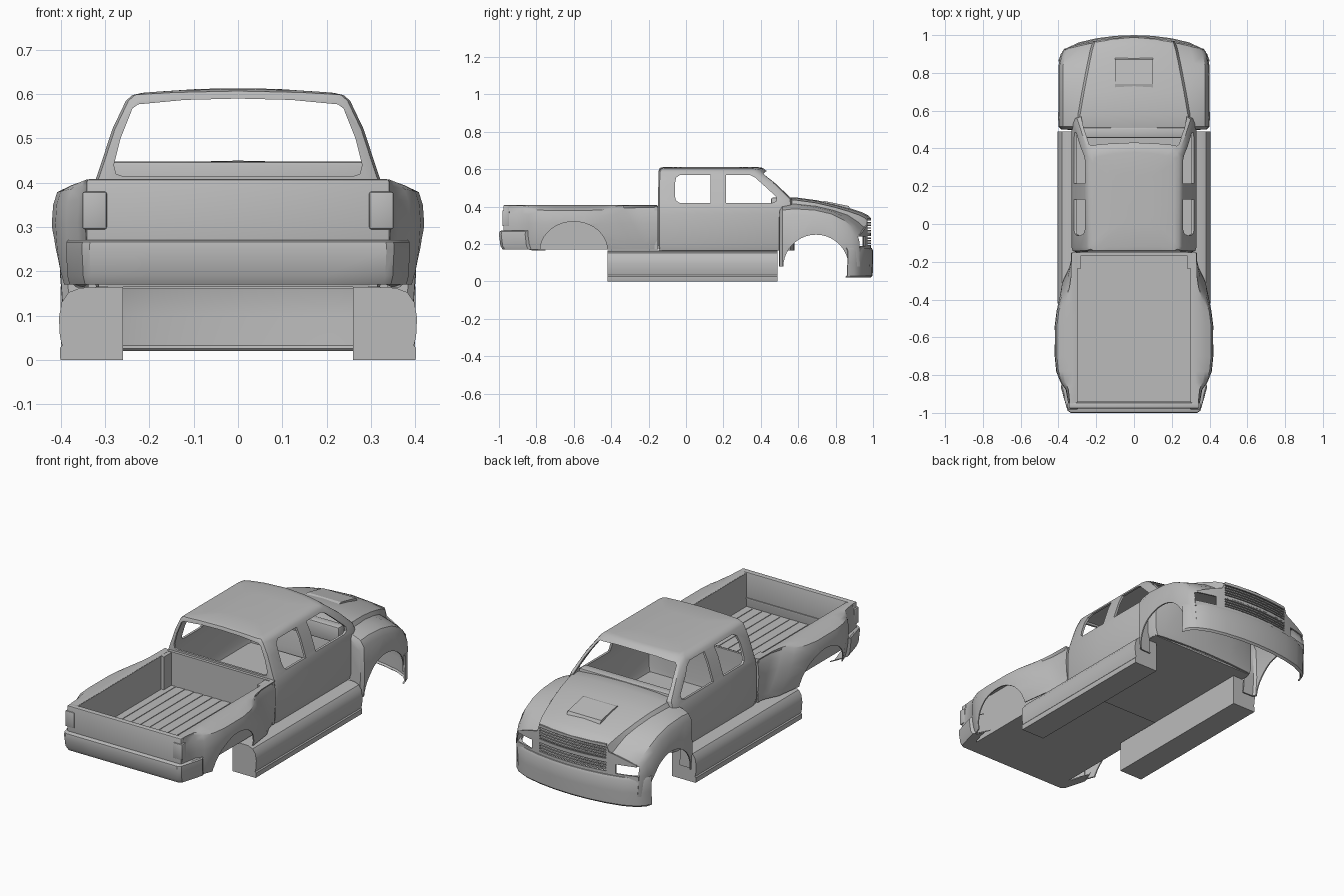
import bpy, bmesh, math
from mathutils import Vector

cube = bpy.data.objects.get("Cube")
if cube:
    bpy.data.objects.remove(cube, do_unlink=True)

paint = bpy.data.materials.new("body_grey")
paint.use_nodes = True
GREY = (0.5, 0.5, 0.5, 1)
paint.diffuse_color = GREY
paint.node_tree.nodes["Principled BSDF"].inputs["Base Color"].default_value = GREY


def make(name, bm):
    bmesh.ops.remove_doubles(bm, verts=bm.verts, dist=0.0001)
    bmesh.ops.recalc_face_normals(bm, faces=bm.faces)
    me = bpy.data.meshes.new(name)
    bm.to_mesh(me)
    bm.free()
    ob = bpy.data.objects.new(name, me)
    bpy.context.collection.objects.link(ob)
    me.materials.append(paint)
    return ob


def loft(name, rings, closed=False, caps=False):
    """Skin a list of equally long point rows."""
    bm = bmesh.new()
    rows = [[bm.verts.new(p) for p in r] for r in rings]
    n = len(rows[0])
    for a, b in zip(rows, rows[1:]):
        for i in range(n if closed else n - 1):
            j = (i + 1) % n
            bm.faces.new((a[i], a[j], b[j], b[i]))
    if caps:
        bm.faces.new(rows[0])
        bm.faces.new(rows[-1])
    return make(name, bm)


def box(name, x0, x1, y0, y1, z0, z1, bevel=0.0):
    ring = lambda z: [(x0, y0, z), (x1, y0, z), (x1, y1, z), (x0, y1, z)]
    ob = loft(name, [ring(z0), ring(z1)], True, True)
    if bevel:
        m = ob.modifiers.new("bevel", 'BEVEL')
        m.width, m.segments = bevel, 2
        finish(ob)
    return ob


def prism(name, outline, axis, a, b):
    """Extrude a 2D outline along x or y."""
    put = (lambda u, v, t: (t, u, v)) if axis == 'x' else (lambda u, v, t: (u, t, v))
    return loft(name, [[put(u, v, t) for u, v in outline] for t in (a, b)], True, True)


def ellipse(cy, cz, ry, rz, n=40):
    return [(cy + ry * math.cos(i * math.tau / n), cz + rz * math.sin(i * math.tau / n))
            for i in range(n)]


def mirrored(half):
    return [(-p[0], *p[1:]) for p in reversed(half) if p[0] > 1e-6] + half


def finish(ob, thick=0.0, cutters=(), angle=32):
    """Thicken, cut, apply the modifiers, and shade."""
    if thick:
        m = ob.modifiers.new("shell", 'SOLIDIFY')
        m.thickness, m.offset = thick, -1
    for c in cutters:
        c.hide_render = True
        m = ob.modifiers.new("cut", 'BOOLEAN')
        m.object, m.operation, m.solver = c, 'DIFFERENCE', 'EXACT'
    bpy.context.view_layer.update()
    dg = bpy.context.evaluated_depsgraph_get()
    me = bpy.data.meshes.new_from_object(ob.evaluated_get(dg))
    ob.modifiers.clear()
    ob.data = me
    bpy.ops.object.select_all(action='DESELECT')
    ob.select_set(True)
    bpy.context.view_layer.objects.active = ob
    bpy.ops.object.shade_smooth_by_angle(angle=math.radians(angle))


# Cutters for wheel arches, windows and lamps
front_arch = prism("front_arch_cutter", ellipse(0.695, 0.075, 0.175, 0.175), 'x', -0.6, 0.6)
rear_arch = prism("rear_arch_cutter", ellipse(-0.6, 0.165, 0.18, 0.155), 'x', -0.6, 0.6)
rear_window = prism("rear_side_window_cutter", [
    (-0.035, 0.42), (0.13, 0.42), (0.13, 0.57), (-0.03, 0.57), (-0.053, 0.555),
    (-0.06, 0.52), (-0.06, 0.46), (-0.053, 0.432)], 'x', -0.6, 0.6)
front_window = prism("front_side_window_cutter", [
    (0.215, 0.42), (0.46, 0.42), (0.485, 0.43), (0.485, 0.45), (0.42, 0.51),
    (0.37, 0.555), (0.34, 0.57), (0.215, 0.57)], 'x', -0.6, 0.6)
screen = prism("screen_cutter", mirrored([
    (0, 0.59), (0.12, 0.587), (0.225, 0.577), (0.238, 0.568), (0.265, 0.5),
    (0.28, 0.44), (0.275, 0.42), (0.26, 0.415)]), 'y', -0.3, 0.8)
lamps = [box("lamp_cutter", min(s * 0.25, s * 0.365), max(s * 0.25, s * 0.365),
             0.86, 1.05, 0.19, 0.24) for s in (-1, 1)]
grilles = [box("grille_cutter", -0.2, 0.2, 0.9, 1.05, z0, z1)
           for z0, z1 in ((0.262, 0.325), (0.195, 0.248))]

# Cab shell: level, half width, rear, front at the side, forward bow, crown
cab_rings = []
for z, w, yb, yf, bow, crown in (
        (0.165, 0.32, -0.145, 0.56, 0.02, 0), (0.2, 0.33, -0.15, 0.56, 0.02, 0),
        (0.36, 0.33, -0.15, 0.56, 0.05, 0), (0.405, 0.322, -0.15, 0.56, 0.07, 0),
        (0.44, 0.31, -0.15, 0.555, 0.085, 0), (0.52, 0.284, -0.148, 0.475, 0.06, 0),
        (0.585, 0.253, -0.146, 0.395, 0.035, 0.006), (0.598, 0.238, -0.14, 0.38, 0.03, 0.009),
        (0.603, 0.215, -0.12, 0.35, 0.03, 0.009), (0.611, 0.1, 0, 0.25, 0.02, 0.002)):
    half = [(0, yb), (w * 0.6, yb), (w - 0.025, yb), (w - 0.006, yb + 0.007), (w, yb + 0.025),
            (w, 0.1), (w, yf - 0.03), (w - 0.01, yf), (w * 0.8, yf + bow * 0.36),
            (w * 0.5, yf + bow * 0.75), (0, yf + bow)]
    ring = half + [(-x, y) for x, y in reversed(half[1:-1])]
    cab_rings.append([(x, y, z + crown * (1 - (x / w) ** 2)) for x, y in ring])
cab = loft("cab", cab_rings, True)
bm = bmesh.new()
bm.from_mesh(cab.data)
bm.faces.new([bm.verts[i] for i in range(len(bm.verts) - len(cab_rings[0]), len(bm.verts))]) \
    if not bm.verts.ensure_lookup_table() else None
bmesh.ops.recalc_face_normals(bm, faces=bm.faces)
bm.to_mesh(cab.data)
bm.free()
finish(cab, 0.012, [rear_window, front_window, screen])
box("cab_floor", -0.315, 0.315, -0.145, 0.55, 0.165, 0.175)
box("dashboard", -0.285, 0.285, 0.455, 0.51, 0.36, 0.448, 0.008)

# Hood and front fenders: station, hood half width, hood height, fender width, fender height
BOW = 0.45
nose_rings = []
for y, he, zc, xo, zf in (
        (0.498, 0.285, 0.442, 0.322, 0.385), (0.5, 0.285, 0.442, 0.385, 0.375),
        (0.515, 0.287, 0.445, 0.4, 0.395), (0.58, 0.285, 0.45, 0.402, 0.402),
        (0.7, 0.265, 0.434, 0.402, 0.395), (0.8, 0.247, 0.412, 0.402, 0.375),
        (0.88, 0.232, 0.39, 0.4, 0.343), (0.94, 0.22, 0.37, 0.39, 0.305),
        (0.975, 0.21, 0.353, 0.38, 0.275), (0.988, 0.205, 0.34, 0.368, 0.262)):
    ze = zc - 0.014
    half = [(0, zc), (he * 0.6, zc - 0.004), (he, ze), (he + 0.012, min(ze - 0.018, zf + 0.012)),
            (he * 0.5 + xo * 0.5, zf), (xo - 0.025, zf - 0.014), (xo - 0.006, zf - 0.045),
            (xo, 0.19), (xo - 0.004, 0.13), (xo - 0.008, 0.08)]
    k = BOW * ((y - 0.498) / 0.49) ** 2
    nose_rings.append([(x, y - k * x * x, z) for x, z in mirrored(half)])
nose = loft("hood_and_front_fenders", nose_rings)
finish(nose, 0.007, [front_arch] + lamps)


def bowed(name, rows, y0, thick, cutters=()):
    """Upright panel that follows the bowed front."""
    finish(loft(name, [[(hw * i / 8, y0 - BOW * (hw * i / 8) ** 2, z) for i in range(-8, 9)]
                       for z, hw in rows]), thick, cutters)


# Grille panel with two slatted openings
bowed("front_panel", ((0.34, 0.2), (0.3, 0.215), (0.272, 0.3), (0.25, 0.355), (0.16, 0.368)),
      0.989, 0.008, lamps + grilles)
for base in (0.268, 0.2):
    bowed("grille_backing", ((base - 0.01, 0.21), (base + 0.064, 0.21)), 0.968, 0.004)
    for i in range(4):
        z = base + 0.014 * i
        bowed("grille_slat", ((z, 0.2), (z + 0.007, 0.2)), 0.988, 0.012)

# Raised hood scoop
prism("hood_scoop", [(0.72, 0.425), (0.74, 0.43), (0.87, 0.403), (0.88, 0.385)], 'x', -0.1, 0.1)


def wrap(name, plan, levels, thick):
    """Bumper skin swept round a half plan; levels hold height and inset."""
    rows = [[(x * (1 - d), y * (1 - d), z) for x, y in mirrored(plan)] for z, d in levels]
    finish(loft(name, rows), thick)


# Bumpers
wrap("front_bumper", [(0, 1.0), (0.1, 0.996), (0.2, 0.983), (0.29, 0.962), (0.355, 0.932),
                      (0.388, 0.9), (0.4, 0.865)],
     ((0.02, 0.012), (0.03, 0.002), (0.1, 0), (0.165, 0), (0.178, 0.006), (0.182, 0.03)), 0.008)
wrap("rear_bumper", [(0, -1.0), (0.2, -1.0), (0.335, -1.0), (0.352, -0.988), (0.372, -0.92),
                     (0.388, -0.86), (0.375, -0.835)],
     ((0.17, 0.1), (0.17, 0.02), (0.19, 0.008), (0.25, 0), (0.266, 0.002), (0.271, 0.012),
      (0.271, 0.06)), 0.006)

# Bed sides with flared rear fenders: station, outer width, shoulder height
side_rings = []
for y, w, zs in ((-0.15, 0.332, 0.4), (-0.27, 0.336, 0.4), (-0.335, 0.352, 0.398),
                 (-0.4, 0.385, 0.393), (-0.46, 0.41, 0.388), (-0.54, 0.42, 0.385),
                 (-0.7, 0.42, 0.385), (-0.78, 0.412, 0.387), (-0.84, 0.388, 0.392),
                 (-0.875, 0.362, 0.398), (-0.93, 0.352, 0.4), (-0.972, 0.345, 0.4)):
    pts = [(0.3, 0.404), (0.325, 0.408), (0.33 + (w - 0.33) * 0.55, zs + 0.007),
           (w - 0.012, zs - 0.006), (w - 0.003, zs - 0.035), (w, 0.31), (w - 0.004, 0.25),
           (w - 0.012, 0.2), (w - 0.02, 0.17)]
    lean = 0.55 if y > -0.45 else 0
    side_rings.append([(x, min(-0.15, y + lean * (0.4 - z)), z) for x, z in pts])
for s, name in ((1, "left"), (-1, "right")):
    side = loft(name + "_bed_side", [[(s * x, y, z) for x, y, z in r] for r in side_rings])
    finish(side, 0.006, [rear_arch])
    lo, hi = sorted((s * 0.298, s * 0.31))
    box(name + "_bed_wall", lo, hi, -0.96, -0.15, 0.17, 0.403)
    lo, hi = sorted((s * 0.28, s * 0.305))
    box(name + "_bed_post", lo, hi, -0.235, -0.16, 0.22, 0.403)
    lo, hi = sorted((s * 0.296, s * 0.351))
    box(name + "_tail_lamp", lo, hi, -0.982, -0.945, 0.295, 0.38, 0.005)

# Bed floor, ribs, bulkhead and tailgate
box("bed_floor", -0.31, 0.31, -0.97, -0.15, 0.17, 0.222)
for i in range(-5, 6):
    box("bed_rib", i * 0.055 - 0.02, i * 0.055 + 0.02, -0.935, -0.17, 0.221, 0.225)
box("bed_bulkhead", -0.325, 0.325, -0.168, -0.152, 0.17, 0.406)
box("tailgate", -0.342, 0.342, -0.977, -0.945, 0.2, 0.408, 0.006)

# Side skirts with a lower rail
skirt = [(0.26, 0.005), (0.4, 0.005), (0.402, 0.012), (0.402, 0.032), (0.397, 0.038),
         (0.402, 0.06), (0.404, 0.1), (0.398, 0.135), (0.382, 0.158), (0.355, 0.168), (0.26, 0.17)]
for s, name in ((1, "left"), (-1, "right")):
    finish(prism(name + "_side_skirt", [(s * x, z - 0.005) for x, z in skirt], 'y', -0.42, 0.49))

# Remove the used cutters
for ob in [o for o in bpy.data.objects if o.name.split(".")[0].endswith("_cutter")]:
    bpy.data.objects.remove(ob, do_unlink=True)
